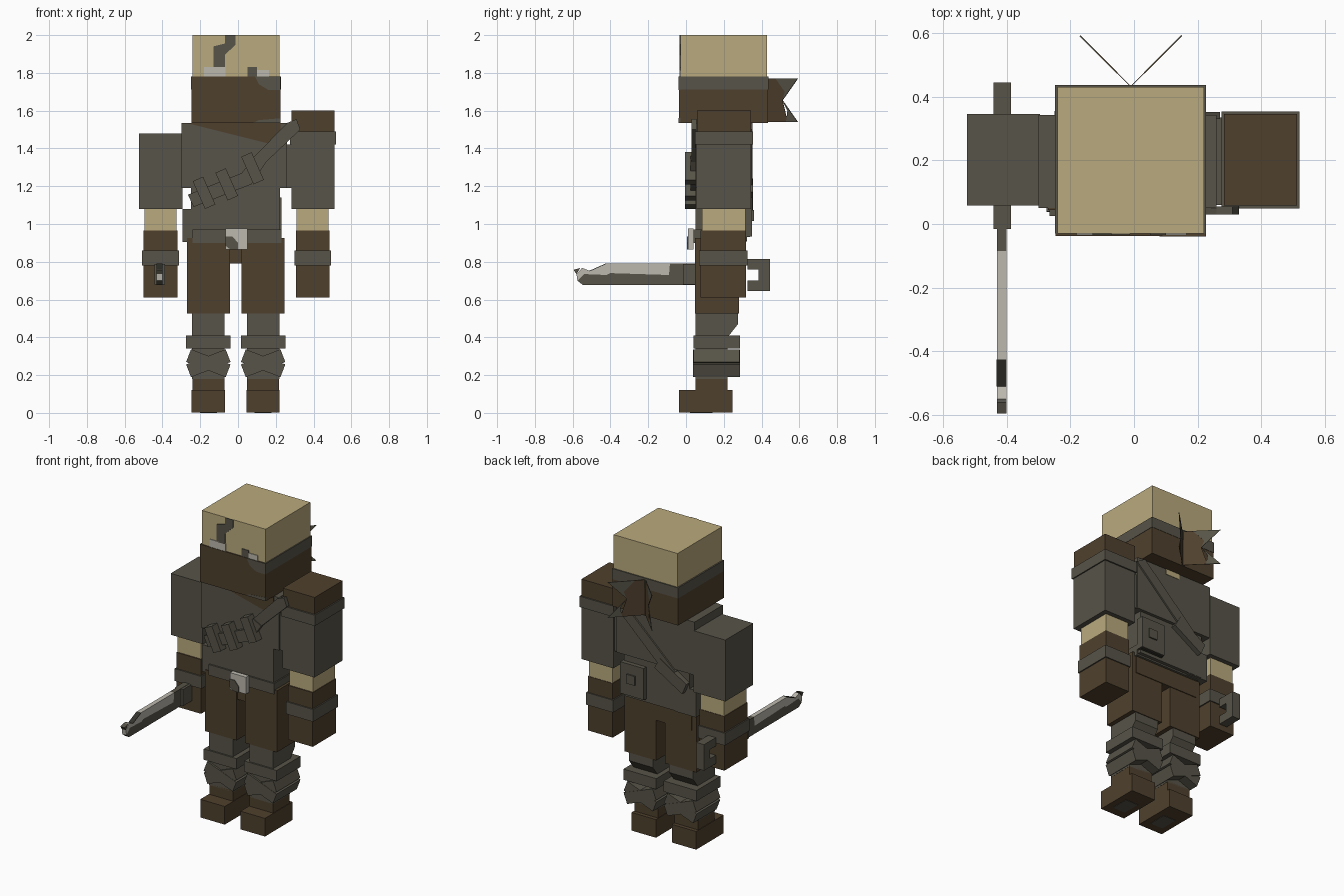
import bpy, bmesh
from math import radians
from mathutils import Matrix, Vector

if "Cube" in bpy.data.objects:
    bpy.data.objects.remove(bpy.data.objects["Cube"])


def material(name, rgb):
    lin = [((c / 255 + 0.055) / 1.055) ** 2.4 for c in rgb] + [1]
    m = bpy.data.materials.new(name)
    m.use_nodes = True
    m.diffuse_color = lin
    m.node_tree.nodes["Principled BSDF"].inputs["Base Color"].default_value = lin
    return m


TAN = material("tan skin", (186, 170, 125))
BROWN = material("brown leather", (79, 64, 45))
GREY = material("olive grey cloth", (87, 84, 72))
LIGHT = material("light steel", (188, 185, 174))
DARK = material("dark trim", (52, 51, 44))


def finish(name, bm, mat):
    bmesh.ops.recalc_face_normals(bm, faces=bm.faces)
    mesh = bpy.data.meshes.new(name)
    bm.to_mesh(mesh)
    bm.free()
    mesh.materials.append(mat)
    ob = bpy.data.objects.new(name, mesh)
    bpy.context.collection.objects.link(ob)
    return ob


def box(name, mat, x, y, z, tilt=0):
    """Box from (min, max) ranges, optionally tilted about the y axis."""
    lo, hi = Vector((x[0], y[0], z[0])), Vector((x[1], y[1], z[1]))
    bm = bmesh.new()
    bmesh.ops.create_cube(bm, size=1)
    bm.transform(Matrix.Translation((lo + hi) / 2)
                 @ Matrix.Rotation(radians(tilt), 4, 'Y')
                 @ Matrix.Diagonal((hi - lo).to_4d()))
    return finish(name, bm, mat)


def prism(name, mat, points, axis, span):
    """Extrude a profile: (y, z) points along x, or (x, z) points along y."""
    def place(p, d):
        return (d, p[0], p[1]) if axis == 'x' else (p[0], d, p[1])
    bm = bmesh.new()
    face = bm.faces.new([bm.verts.new(place(p, span[0])) for p in points])
    ext = bmesh.ops.extrude_face_region(bm, geom=[face])["geom"]
    step = Vector(place((0, 0), span[1] - span[0]))
    bmesh.ops.translate(bm, vec=step, verts=[g for g in ext if isinstance(g, bmesh.types.BMVert)])
    bmesh.ops.triangulate(bm, faces=[f for f in bm.faces if len(f.verts) > 4])
    return finish(name, bm, mat)


# Head, mask and painted face
box("head", TAN, (-.24, .22), (-.03, .43), (1.56, 2))
box("mask", BROWN, (-.247, .225), (-.037, .435), (1.535, 1.78))
box("mask_side_band", GREY, (-.249, .227), (-.03, .437), (1.712, 1.781))
prism("mask_front_patch", GREY, [(.09, 1.78), (.11, 1.74), (.16, 1.71), (.226, 1.71), (.226, 1.78)],
      'y', (-.039, -.03))
prism("mask_chin_patch", GREY, [(.08, 1.536), (.11, 1.55), (.226, 1.56), (.226, 1.536)],
      'y', (-.039, -.03))
FACE = (-.034, -.028)
box("right_eye", LIGHT, (-.18, -.065), FACE, (1.78, 1.83))
box("left_eye", LIGHT, (.10, .165), FACE, (1.78, 1.815))
box("left_eye_pupil", GREY, (.05, .10), FACE, (1.78, 1.83))
prism("scar", GREY, [(-.13, 1.826), (-.13, 1.94), (-.07, 1.955), (-.07, 2), (-.012, 2),
                     (-.012, 1.95), (-.07, 1.895), (-.07, 1.826)], 'y', FACE)

# Two diagonal mask tails behind the head
TAILS = [("mask_tail", BROWN, [(0, 1.54), (.15, 1.54), (.112, 1.655), (.16, 1.77), (0, 1.77)], .002),
         ("tail_upper_tip", GREY, [(.112, 1.655), (.13, 1.70), (.09, 1.74), (.06, 1.77), (.226, 1.77)], .004),
         ("tail_lower_tip", GREY, [(.112, 1.655), (.15, 1.60), (.14, 1.54), (.226, 1.54)], .004)]
for side, angle in (("left", -45), ("right", 45)):
    for name, mat, pts, thick in TAILS:
        tail = prism(side + "_" + name, mat, pts, 'x', (-thick / 2, thick / 2))
        tail.data.transform(Matrix.Translation((-.01, .432, 0))
                            @ Matrix.Rotation(radians(angle), 4, 'Z'))

# Torso: jacket, hem, inner shirt, belt
box("jacket_upper", GREY, (-.30, .26), (.05, .342), (1.19, 1.535))
box("jacket_side", GREY, (.2, .285), (.06, .335), (1.19, 1.42))
box("jacket_lower", GREY, (-.25, .222), (.05, .322), (.91, 1.19))
prism("jacket_hem", GREY, [(-.295, 1.08), (-.295, .905), (-.15, .905), (-.15, 1.08)], 'y', (.053, .32))
prism("shirt_collar", BROWN, [(-.27, 1.534), (.225, 1.41), (.225, 1.534)], 'y', (.044, .052))
box("neck_patch", TAN, (-.06, .04), (.338, .345), (1.50, 1.535))
box("hips", BROWN, (-.24, .22), (.055, .285), (.79, .93))
box("belt", GREY, (-.24, .23), (.04, .30), (.90, .97))
box("belt_buckle", LIGHT, (-.065, .05), (.01, .04), (.865, .975))
prism("buckle_inlay", GREY, [(-.066, .885), (-.066, .935), (-.03, .935), (0, .90), (0, .864), (-.04, .864)],
      'y', (.006, .015))

# Shoulder strap across the chest and the back, with chest pouches
prism("chest_strap_upper", GREY, [(.26, 1.535), (.31, 1.555), (.33, 1.50), (.13, 1.31), (.07, 1.34)],
      'y', (.03, .055))
prism("chest_strap_lower", GREY, [(-.265, 1.155), (-.235, 1.09), (.07, 1.21), (.15, 1.33), (.09, 1.36), (.02, 1.27)],
      'y', (.025, .055))
prism("back_strap", GREY, [(.21, 1.535), (.27, 1.50), (-.12, 1.13), (-.17, 1.18)], 'y', (.33, .352))
prism("back_strap_end", GREY, [(-.06, 1.24), (-.02, 1.17), (-.22, 1.05), (-.25, 1.12)], 'y', (.315, .355))
for i, (x, z) in enumerate([(-.18, 1.165), (-.06, 1.21), (.077, 1.295)]):
    box(f"chest_pouch_{i + 1}", GREY, (x - .03, x + .03), (-.005, .05), (z - .08, z + .08), -24)

# Rear pouch
box("back_pouch", GREY, (.06, .23), (.30, .35), (.935, 1.14))
box("back_pouch_rim", DARK, (.06, .225), (.30, .34), (.93, .936))
box("back_pouch_clasp", GREY, (.12, .18), (.34, .359), (1.015, 1.075))

# Arms: sleeve, bare wrist, glove and wrap on both sides
for side, a, b in (("left", .31, .48), ("right", -.495, -.325)):
    box(side + "_forearm", TAN, (a, b), (.085, .315), (.96, 1.1))
    box(side + "_glove", BROWN, (a - .004, b + .004), (.078, .318), (.612, .965))
    box(side + "_wrist_wrap", GREY, (a - .012, b + .012), (.07, .325), (.78, .86))
box("right_sleeve", GREY, (-.525, -.295), (.058, .345), (1.08, 1.48))
box("left_sleeve", GREY, (.282, .512), (.055, .345), (1.08, 1.45))
box("left_shoulder_pad", BROWN, (.282, .512), (.058, .345), (1.42, 1.60))
box("left_shoulder_band", GREY, (.275, .52), (.048, .354), (1.42, 1.49))

# Legs with knee band, crossed wraps and boots
for side, c in (("left", .133), ("right", -.157)):
    def w(half):
        return (c - half, c + half)
    box(side + "_thigh", BROWN, w(.114), (.047, .28), (.525, .925))
    prism(side + "_shin", GREY, [(.05, .18), (.22, .18), (.22, .40), (.275, .47), (.275, .53), (.05, .53)],
          'x', w(.086))
    box(side + "_knee_band", GREY, w(.118), (.04, .285), (.34, .41))
    for tilt in (-21, 21):
        shift = .002 if tilt > 0 else 0
        box(f"{side}_crossed_wrap_{'a' if shift else 'b'}", GREY, w(.112), (.04 - shift, .283 + shift),
            (.227, .299), tilt)
    box(side + "_boot_ankle", BROWN, w(.085), (.05, .22), (.1, .19))
    box(side + "_boot_foot", BROWN, w(.088), (-.038, .245), (.002, .12))
    box(side + "_sole_patch", GREY, w(.045), (.02, .14), (0, .006))

# Sword held through the right hand
BLADE = (-.431, -.401)
prism("blade_lower", GREY, [(.07, .678), (-.547, .678), (-.575, .70), (-.54, .735), (-.42, .73),
                            (-.40, .74), (-.09, .73), (-.085, .79), (.07, .79)], 'x', BLADE)
prism("blade_upper", LIGHT, [(-.575, .70), (-.54, .735), (-.42, .73), (-.40, .74), (-.09, .73),
                             (-.085, .79), (-.425, .79), (-.51, .752), (-.55, .768), (-.58, .735)], 'x', BLADE)
prism("blade_slope", DARK, [(-.425, .791), (-.51, .753), (-.51, .749), (-.425, .787)], 'x', (-.432, -.400))
prism("blade_tip", GREY, [(-.58, .735), (-.595, .757), (-.56, .768)], 'x', BLADE)
box("sword_guard", GREY, (-.442, -.386), (-.015, .08), (.68, .788))
for name, y, z in (("back", (.415, .445), (.645, .815)), ("top", (.325, .43), (.76, .815)),
                   ("bottom", (.325, .43), (.645, .70)), ("core", (.385, .43), (.70, .76))):
    box("sword_pommel_" + name, GREY, (-.442, -.386), y, z)
